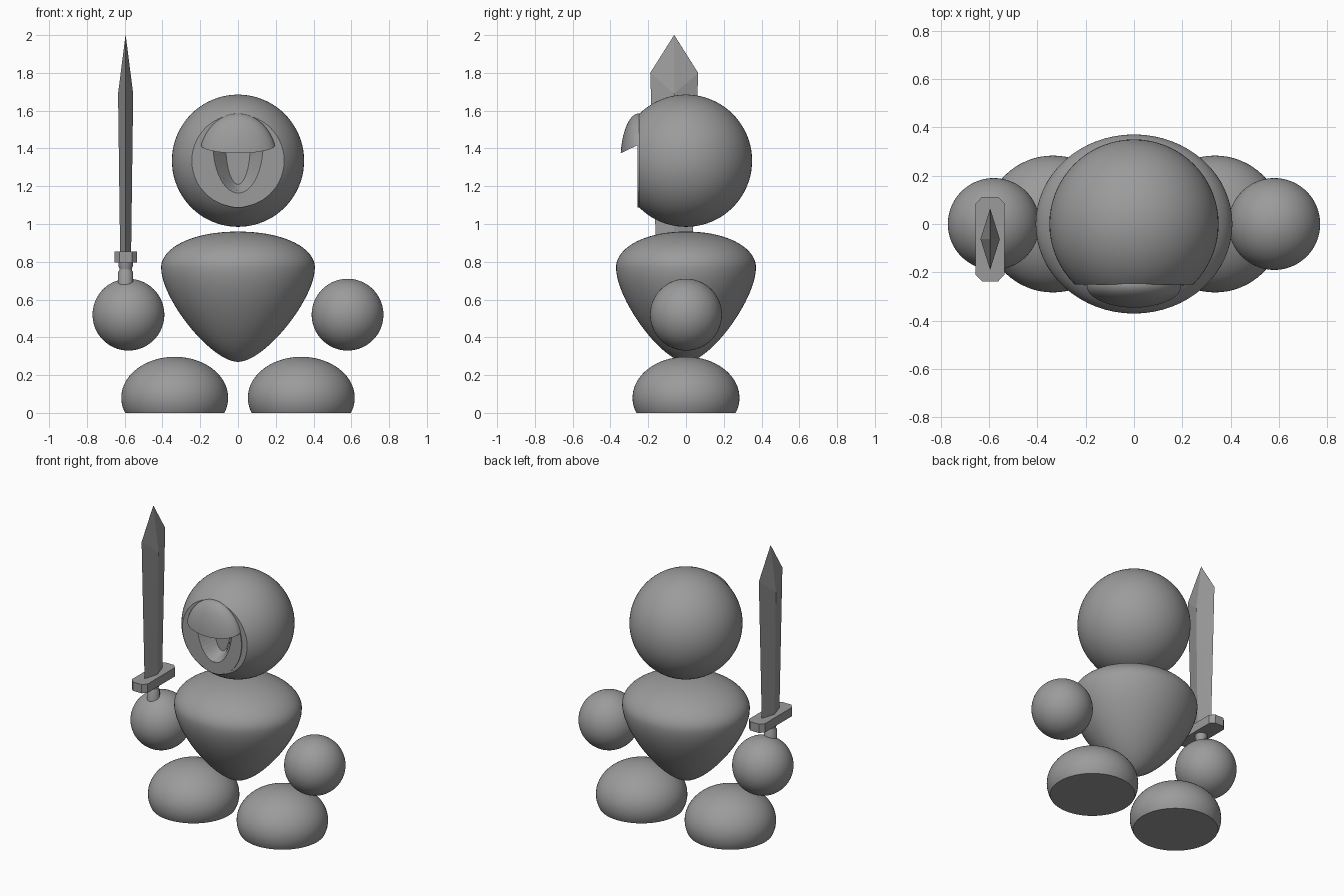
import bpy, bmesh, math
from mathutils import Vector, Matrix, geometry

if "Cube" in bpy.data.objects:
    bpy.data.objects.remove(bpy.data.objects["Cube"])

grey = bpy.data.materials.new("stone_grey")
grey.use_nodes = True
colour = (0.33, 0.33, 0.33, 1)
grey.diffuse_color = colour
grey.node_tree.nodes["Principled BSDF"].inputs["Base Color"].default_value = colour


def finish(bm, name, smooth=True):
    bmesh.ops.recalc_face_normals(bm, faces=bm.faces)
    mesh = bpy.data.meshes.new(name)
    bm.to_mesh(mesh)
    bm.free()
    mesh.materials.append(grey)
    obj = bpy.data.objects.new(name, mesh)
    bpy.context.collection.objects.link(obj)
    if smooth:
        bpy.ops.object.select_all(action='DESELECT')
        obj.select_set(True)
        bpy.context.view_layer.objects.active = obj
        bpy.ops.object.shade_smooth_by_angle(angle=math.radians(35))
    return obj


def ellipsoid(centre, radii):
    bm = bmesh.new()
    bmesh.ops.create_uvsphere(bm, u_segments=64, v_segments=40, radius=1,
                              matrix=Matrix.LocRotScale(centre, None, radii))
    return bm


def slice_off(bm, point, normal):
    """Remove everything on the normal's side and cap the cut."""
    bmesh.ops.bisect_plane(bm, geom=bm.verts[:] + bm.edges[:] + bm.faces[:],
                           plane_co=point, plane_no=normal, clear_outer=True)
    bmesh.ops.holes_fill(bm, edges=[e for e in bm.edges if e.is_boundary], sides=0)


def loft(rings):
    """Skin a row of equal-length rings and cap both ends."""
    bm = bmesh.new()
    rows = [[bm.verts.new(p) for p in ring] for ring in rings]
    for a, b in zip(rows, rows[1:]):
        for i in range(len(a)):
            j = (i + 1) % len(a)
            bm.faces.new((a[i], a[j], b[j], b[i]))
    bm.faces.new(rows[0])
    bm.faces.new(rows[-1])
    return bm


def circle(x, y, z, rx, ry, n):
    return [(x + rx * math.cos(math.tau * i / n), y + ry * math.sin(math.tau * i / n), z)
            for i in range(n)]


# Head with a flat face
FACE = -0.25
HEAD_Z = 1.335
bm = ellipsoid((0, 0, HEAD_Z), (0.35, 0.35, 0.35))
slice_off(bm, (0, FACE, 0), (0, -1, 0))
head = finish(bm, "head")

# Oval face plate
oval = [(x, z) for x, z, _ in circle(0, HEAD_Z, 0, 0.205, 0.248, 64)]
plate = finish(loft([[(x, y, z) for x, z in oval] for y in (FACE + 0.02, FACE - 0.006)]), "face_plate")

# Tapered mouth opening
def mouth_ring(y, rx, rz):
    return [(rx * math.cos(math.pi * i / 24), y, 1.42 - rz * math.sin(math.pi * i / 24))
            for i in range(25)]

cutter = finish(loft([mouth_ring(-0.30, 0.167, 0.28), mouth_ring(-0.17, 0.065, 0.21)]),
                "mouth_cutter", False)
cutter.hide_render = True
cutter.hide_viewport = True
for part in (head, plate):
    cut = part.modifiers.new("mouth", 'BOOLEAN')
    cut.operation = 'DIFFERENCE'
    cut.solver = 'EXACT'
    cut.object = cutter

# Visor
bm = ellipsoid((0, FACE, HEAD_Z), (0.207, 0.097, 0.25))
slice_off(bm, (0, FACE + 0.004, 0), (0, 1, 0))
slice_off(bm, (0, FACE, 1.42), Vector((0, 0.045, -0.095)))
finish(bm, "visor")

# Body, turned from a top-heavy drop profile
curves = [((0, 0.27), (0.14, 0.27), (0.407, 0.6), (0.407, 0.77)),
          ((0.407, 0.77), (0.407, 0.87), (0.25, 0.96), (0, 0.96))]
profile = []
for a, h1, h2, b in curves:
    profile += geometry.interpolate_bezier(Vector(a), Vector(h1), Vector(h2), Vector(b), 24)[:-1]
rings = [circle(0, 0, p.y, max(p.x, 0.002), max(p.x, 0.002) * 0.91, 64) for p in profile]
rings.append(circle(0, 0, 0.96, 0.002, 0.002, 64))
finish(loft(rings), "body")

# Hands and flat-soled feet
for side, s in (("left", 1), ("right", -1)):
    finish(ellipsoid((s * 0.58, 0, 0.52), (0.19, 0.19, 0.19)), side + "_hand")
    bm = ellipsoid((s * 0.335, 0, 0.08), (0.283, 0.283, 0.217))
    slice_off(bm, (0, 0, 0), (0, 0, -1))
    finish(bm, side + "_foot")

# Sword
SX, SY = -0.595, -0.0625
grip = [(0.6, 0.04), (0.745, 0.04), (0.755, 0.033), (0.765, 0.033), (0.775, 0.038), (0.81, 0.038)]
finish(loft([circle(SX, SY, z, r, r, 16) for z, r in grip]), "sword_grip")

corners = [(0.06, 0.147), (0.033, 0.175), (-0.033, 0.175), (-0.06, 0.147)]
outline = corners + [(-x, -y) for x, y in corners]
finish(loft([[(SX + x, SY + y, z) for x, y in outline] for z in (0.795, 0.855)]),
       "sword_guard", False)

base = circle(SX, SY, 0.84, 0.029, 0.095, 4)
shoulder = [(x, y, 1.69 if i % 2 == 0 else 1.80)
            for i, (x, y, z) in enumerate(circle(SX, SY, 0, 0.04, 0.127, 4))]
tip = circle(SX, SY, 2.0, 0.0005, 0.0005, 4)
bm = loft([base, shoulder, tip])
bmesh.ops.triangulate(bm, faces=bm.faces)
finish(bm, "sword_blade", False)
